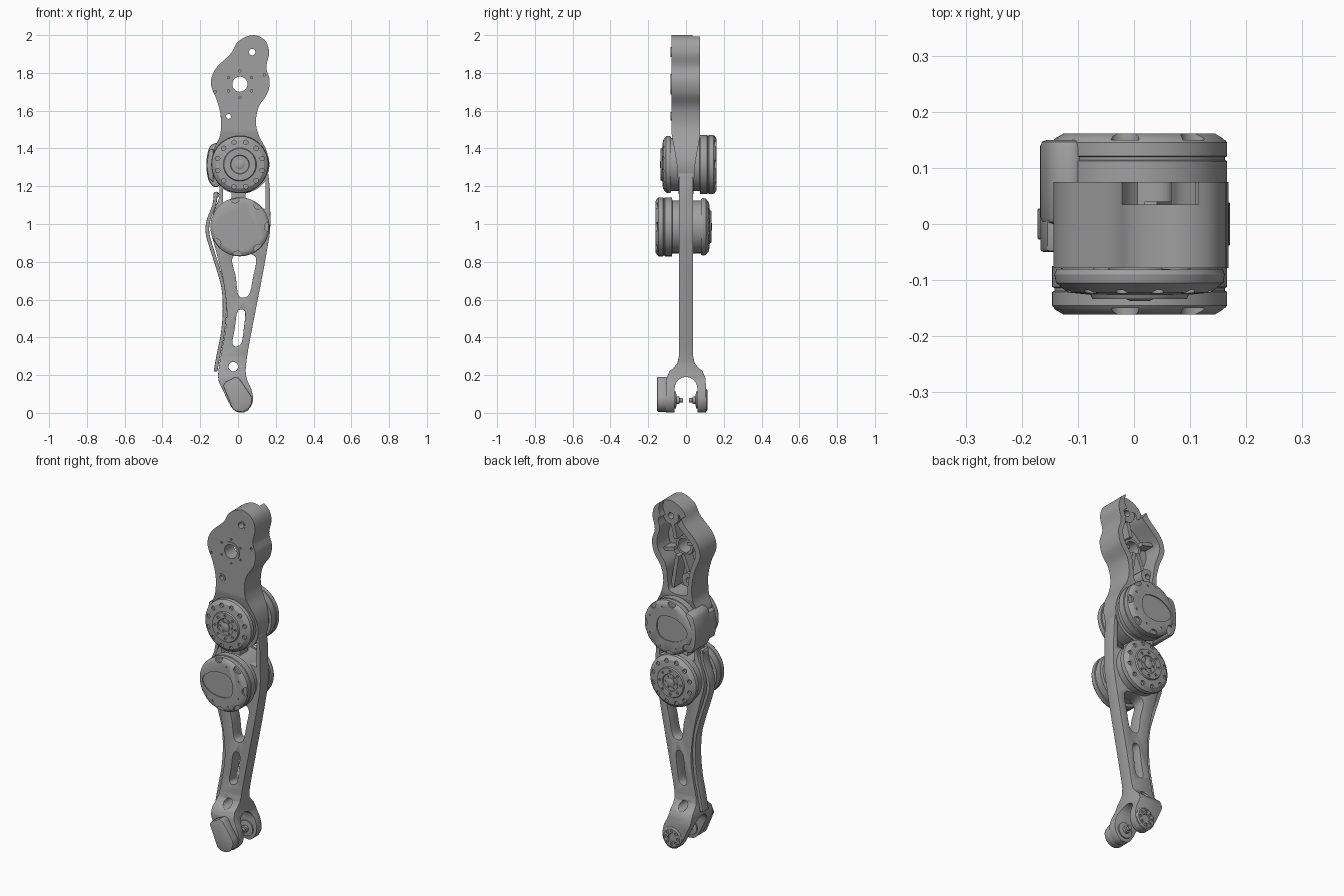
import bpy, bmesh
from math import sin, cos, pi, radians
from mathutils import Vector

cube = bpy.data.objects.get("Cube")
if cube:
    bpy.data.objects.remove(cube, do_unlink=True)

metal = bpy.data.materials.new("grey_metal")
metal.use_nodes = True
GREY = (0.35, 0.35, 0.35, 1)
metal.diffuse_color = GREY
metal.node_tree.nodes["Principled BSDF"].inputs["Base Color"].default_value = GREY


def finish(name, bm):
    bmesh.ops.recalc_face_normals(bm, faces=bm.faces)
    mesh = bpy.data.meshes.new(name)
    bm.to_mesh(mesh)
    bm.free()
    mesh.materials.append(metal)
    ob = bpy.data.objects.new(name, mesh)
    bpy.context.collection.objects.link(ob)
    return ob


def select(ob):
    bpy.ops.object.select_all(action='DESELECT')
    ob.select_set(True)
    bpy.context.view_layer.objects.active = ob


def apply_modifier(ob, mod):
    select(ob)
    bpy.ops.object.modifier_apply(modifier=mod.name)


def combine(ob, *others, op='DIFFERENCE'):
    for other in others:
        mod = ob.modifiers.new("bool", 'BOOLEAN')
        mod.operation, mod.solver, mod.object = op, 'EXACT', other
        apply_modifier(ob, mod)
        bpy.data.objects.remove(other, do_unlink=True)
    return ob


def soften(ob, width=0.0, angle=30):
    if width:
        mod = ob.modifiers.new("bevel", 'BEVEL')
        mod.width, mod.segments, mod.angle_limit = width, 2, radians(40)
        apply_modifier(ob, mod)
    select(ob)
    bpy.ops.object.shade_smooth_by_angle(angle=radians(angle))
    return ob


def spline(pts, steps=6, closed=True):
    """Catmull-Rom curve through the points."""
    p = [Vector(q) for q in pts]
    n = len(p)
    get = (lambda i: p[i % n]) if closed else (lambda i: p[max(0, min(n - 1, i))])
    out = []
    for i in range(n if closed else n - 1):
        a, b, c, d = (get(i + k) for k in (-1, 0, 1, 2))
        for s in range(steps):
            t = s / steps
            out.append(0.5 * (2 * b + (c - a) * t + (2 * a - 5 * b + 4 * c - d) * t * t
                              + (3 * b - a - 3 * c + d) * t ** 3))
    return out if closed else out + [p[-1]]


def prism(name, pts, lo, hi, axis='y'):
    """Outline in x,z pushed along y, or in y,z pushed along x."""
    bm = bmesh.new()
    place = (lambda a, z, t: (a, t, z)) if axis == 'y' else (lambda a, z, t: (t, a, z))
    face = bm.faces.new([bm.verts.new(place(q[0], q[1], lo)) for q in pts])
    new = bmesh.ops.extrude_face_region(bm, geom=[face])['geom']
    shift = Vector(place(0, 0, hi - lo))
    bmesh.ops.translate(bm, vec=shift, verts=[v for v in new if isinstance(v, bmesh.types.BMVert)])
    return finish(name, bm)


def lathe(name, centre, profile, n=56):
    """Profile of (radius, y) turned around the y axis; ends are capped."""
    bm = bmesh.new()
    rings = [[bm.verts.new((centre[0] + r * cos(2 * pi * i / n), y, centre[1] + r * sin(2 * pi * i / n)))
              for i in range(n)] for r, y in profile]
    for a, b in zip(rings, rings[1:]):
        for i in range(n):
            bm.faces.new((a[i], a[(i + 1) % n], b[(i + 1) % n], b[i]))
    bm.faces.new(rings[0])
    bm.faces.new(rings[-1])
    return finish(name, bm)


def cylinder(name, centre, r, lo, hi, n=24):
    return lathe(name, centre, [(r, lo), (r, hi)], n)


def around(centre, radius, angles):
    return [(centre[0] + radius * cos(radians(a)), centre[1] + radius * sin(radians(a))) for a in angles]


# Thigh housing: front outline crossed with side outline
HIP, TOP, SIDE = (0.01, 1.74), (0.075, 1.91), (-0.05, 1.57)
thigh_line = [(0.075, 2.0), (0.0, 1.965), (-0.04, 1.9), (-0.12, 1.82), (-0.143, 1.74), (-0.11, 1.65),
              (-0.09, 1.56), (-0.095, 1.47), (-0.125, 1.4), (-0.14, 1.31), (-0.11, 1.22), (-0.06, 1.175),
              (0.01, 1.16), (0.09, 1.18), (0.145, 1.23), (0.165, 1.31), (0.15, 1.39), (0.11, 1.47),
              (0.095, 1.54), (0.11, 1.62), (0.155, 1.69), (0.168, 1.76), (0.15, 1.83), (0.165, 1.91), (0.14, 1.975)]
thigh = prism("thigh_housing", spline(thigh_line), -0.078, 0.075)
half = [(0.09, 2.1), (0.09, 1.56), (0.075, 1.47), (0.05, 1.33), (0.04, 1.2), (0.04, 1.0)]
combine(thigh, prism("cut", half + [(-y, z) for y, z in reversed(half)], -1, 1, 'x'), op='INTERSECT')
pocket = prism("cut", spline([(0.03, 1.93), (0.0, 1.885), (-0.09, 1.8), (-0.112, 1.74), (-0.08, 1.64),
                              (-0.062, 1.54), (-0.05, 1.49), (0.05, 1.49), (0.068, 1.56), (0.08, 1.64),
                              (0.125, 1.71), (0.137, 1.77), (0.118, 1.84), (0.125, 1.9)]), -0.035, 0.2)
notch = cylinder("cut", (0.05, 1.955), 0.075, 0.035, 0.2)
combine(thigh, pocket, notch, cylinder("cut", HIP, 0.043, -0.2, 0.2),
        cylinder("cut", TOP, 0.02, -0.2, 0.2), cylinder("cut", SIDE, 0.016, -0.2, 0.2))
for x, z in around(HIP, 0.07, range(30, 390, 60)):
    combine(thigh, cylinder("cut", (x, z), 0.006, -0.1, -0.06, 10))
for spot in [(-0.12, 1.7), (0.14, 1.79)]:
    combine(thigh, cylinder("cut", spot, 0.007, -0.1, -0.06, 10))
soften(thigh)

# Rings, bosses and ribs in the open back of the thigh
for name, c, inner, outer, lo, hi in [("hip_ring", HIP, 0.04, 0.055, -0.082, 0.0),
                                      ("top_boss", TOP, 0.018, 0.05, -0.05, 0.034),
                                      ("side_boss", SIDE, 0.015, 0.042, -0.05, 0.05),
                                      ("top_bush", TOP, 0.017, 0.026, -0.081, -0.04),
                                      ("side_bush", SIDE, 0.013, 0.023, -0.081, -0.04)]:
    soften(combine(cylinder(name, c, outer, lo, hi, 36), cylinder("cut", c, inner, -0.2, 0.2, 36)))


def rib(a, b, w, lo, hi):
    a, b = Vector(a), Vector(b)
    d = (b - a).normalized()
    s = Vector((-d.y, d.x)) * w / 2
    return prism("thigh_rib", [a + s, b + s, b - s, a - s], lo, hi)


rib((-0.03, 1.77), (-0.105, 1.79), 0.02, -0.05, 0.03)
rib((0.045, 1.78), (0.07, 1.88), 0.022, -0.05, 0.03)
rib((0.03, 1.69), (0.06, 1.5), 0.022, -0.05, 0.04)
rib((0.0, 1.7), (-0.04, 1.6), 0.022, -0.05, 0.03)
rib((0.055, 1.72), (0.13, 1.7), 0.018, -0.05, 0.03)

# Shin: front outline crossed with a forked side outline
shin_line = [(0.14, 1.29), (0.165, 1.22), (0.17, 1.1), (0.17, 0.97), (0.155, 0.87), (0.13, 0.73), (0.085, 0.5),
             (0.05, 0.31), (0.042, 0.2), (0.072, 0.12), (0.078, 0.06), (0.05, 0.012), (0.01, 0.002), (-0.03, 0.025),
             (-0.08, 0.12), (-0.105, 0.19), (-0.09, 0.31), (-0.066, 0.44), (-0.06, 0.55), (-0.08, 0.71),
             (-0.12, 0.87), (-0.143, 0.97), (-0.13, 1.06), (-0.1, 1.14), (-0.09, 1.24), (0.0, 1.29)]
shin = prism("shin", spline(shin_line), -0.2, 0.2)
half = [(0.038, 1.4), (0.038, 0.3), (0.045, 0.265), (0.065, 0.24), (0.088, 0.22), (0.102, 0.185), (0.106, 0.14),
        (0.106, -0.1)]
combine(shin, prism("cut", half + [(-y, z) for y, z in reversed(half)], -1, 1, 'x'), op='INTERSECT')
arch = [(0.06, -0.1)] + around((0, 0.13), 0.06, range(0, 181, 15)) + [(-0.06, -0.1)]
holes = [[(-0.03, 0.82), (0.035, 0.845), (0.095, 0.82), (0.08, 0.72), (0.06, 0.63), (0.025, 0.61), (0.0, 0.63),
          (-0.012, 0.72)],
         [(-0.005, 0.53), (0.018, 0.548), (0.038, 0.53), (0.03, 0.44), (0.018, 0.37), (-0.01, 0.352), (-0.03, 0.37),
          (-0.018, 0.44)],
         [(-0.08, 1.22), (-0.035, 1.22), (-0.035, 1.1), (-0.08, 1.1)],
         [(0.04, 1.23), (0.145, 1.23), (0.145, 1.08), (0.04, 1.1)]]
combine(shin, prism("cut", arch, -1, 1, 'x'), cylinder("cut", (-0.025, 0.245), 0.025, -1, 1),
        *[prism("cut", spline(h, 5) if len(h) > 4 else h, -1, 1) for h in holes])
soften(shin, 0.006, 35)


# Joint drives: a bolted flange on one side and a capped motor on the other
def drive(label, c, s):
    body = lathe(label + "_motor", c, [(0.14, -0.085 * s), (0.14, 0.072 * s), (0.156, 0.075 * s), (0.156, 0.112 * s),
                                       (0.152, 0.114 * s), (0.152, 0.119 * s), (0.156, 0.121 * s), (0.156, 0.145 * s),
                                       (0.15, 0.153 * s), (0.136, 0.161 * s)], 72)

    def span(a, b):
        return min(a * s, b * s), max(a * s, b * s)
    drop = [(-0.12, 0.025), (-0.05, 0.068), (0.04, 0.062), (0.068, 0.0), (0.04, -0.062), (-0.05, -0.068),
            (-0.12, -0.025)]
    drop = spline([(c[0] + x, c[1] + z) for x, z in drop])
    combine(body, prism("cut", drop, *span(0.155, 0.2)),
            *[cylinder("cut", p, 0.026, *span(0.15, 0.2), 20) for p in around(c, 0.155, (0, 50, 100, 215, 265, 310))],
            *[cylinder("cut", p, 0.006, *span(0.157, 0.2), 10) for p in around(c, 0.12, (25, 75, 240, 290, 335))])
    soften(body)
    # Bolted flange
    flange = lathe(label + "_flange", c, [(0.148, -0.08 * s), (0.152, -0.09 * s), (0.149, -0.105 * s),
                                          (0.128, -0.122 * s), (0.088, -0.126 * s), (0.084, -0.134 * s),
                                          (0.05, -0.134 * s), (0.047, -0.128 * s)], 72)
    combine(flange, *[cylinder("cut", p, 0.012, *span(-0.2, -0.112), 14)
                      for p in around(c, 0.122, range(15, 375, 30))],
            *[cylinder("cut", p, 0.007, *span(-0.2, -0.127), 10) for p in around(c, 0.067, range(0, 360, 45))])
    soften(flange)
    soften(lathe(label + "_hub", c, [(0.026, -0.12 * s), (0.026, -0.133 * s), (0.018, -0.137 * s)], 24))
    for p in around(c, 0.036, range(0, 360, 60)):
        cylinder(label + "_hub_bolt", p, 0.006, *span(-0.12, -0.133), 8)


drive("upper", (0.01, 1.315), 1)
drive("lower", (0.01, 0.985), -1)

# Connector cover beside the upper drive
cover = spline([(-0.09, 1.41), (-0.14, 1.42), (-0.162, 1.37), (-0.167, 1.3), (-0.155, 1.23), (-0.12, 1.195),
                (-0.09, 1.23)])
soften(prism("connector_cover", cover, 0.0, 0.15), 0.012)
soften(prism("connector_tab", [(-0.13, 1.4), (-0.155, 1.39), (-0.167, 1.31), (-0.155, 1.24), (-0.13, 1.22)],
             -0.05, 0.02), 0.006)

# Cable guard running down the rear edge of the shin
path = spline([(-0.115, 1.17), (-0.125, 1.1), (-0.155, 1.02), (-0.16, 0.95), (-0.135, 0.86), (-0.1, 0.75),
               (-0.075, 0.65), (-0.07, 0.53), (-0.08, 0.42), (-0.1, 0.32), (-0.118, 0.22)], 5, False)
left = [p - Vector((0.011, 0)) for p in path]
right = [p + Vector((0.009, 0)) for p in path]
soften(prism("cable_guard", left + right[::-1], -0.028, 0.028), 0.004)
soften(cylinder("cable_guard_hook", (-0.115, 1.155), 0.016, -0.02, 0.02, 16))

# Ankle: front cover, rear disc, pivot pins
ANKLE = (0.013, 0.067)
plate = [(-0.08, 0.145), (-0.065, 0.165), (-0.015, 0.19), (0.005, 0.186)] + around(ANKLE, 0.062, range(20, -151, -19))
soften(prism("ankle_cover", plate, -0.153, -0.1), 0.006)
disc = lathe("ankle_disc", ANKLE, [(0.06, 0.1), (0.06, 0.108), (0.052, 0.115), (0.024, 0.115), (0.022, 0.11)], 36)
combine(disc, *[cylinder("cut", p, 0.008, 0.109, 0.2, 12) for p in around(ANKLE, 0.038, range(0, 360, 45))])
soften(disc)
for s in (-1, 1):
    soften(lathe("ankle_pin", ANKLE, [(0.045, 0.07 * s), (0.045, 0.053 * s), (0.02, 0.05 * s), (0.02, 0.035 * s),
                                      (0.012, 0.033 * s), (0.012, 0.015 * s)], 28))
